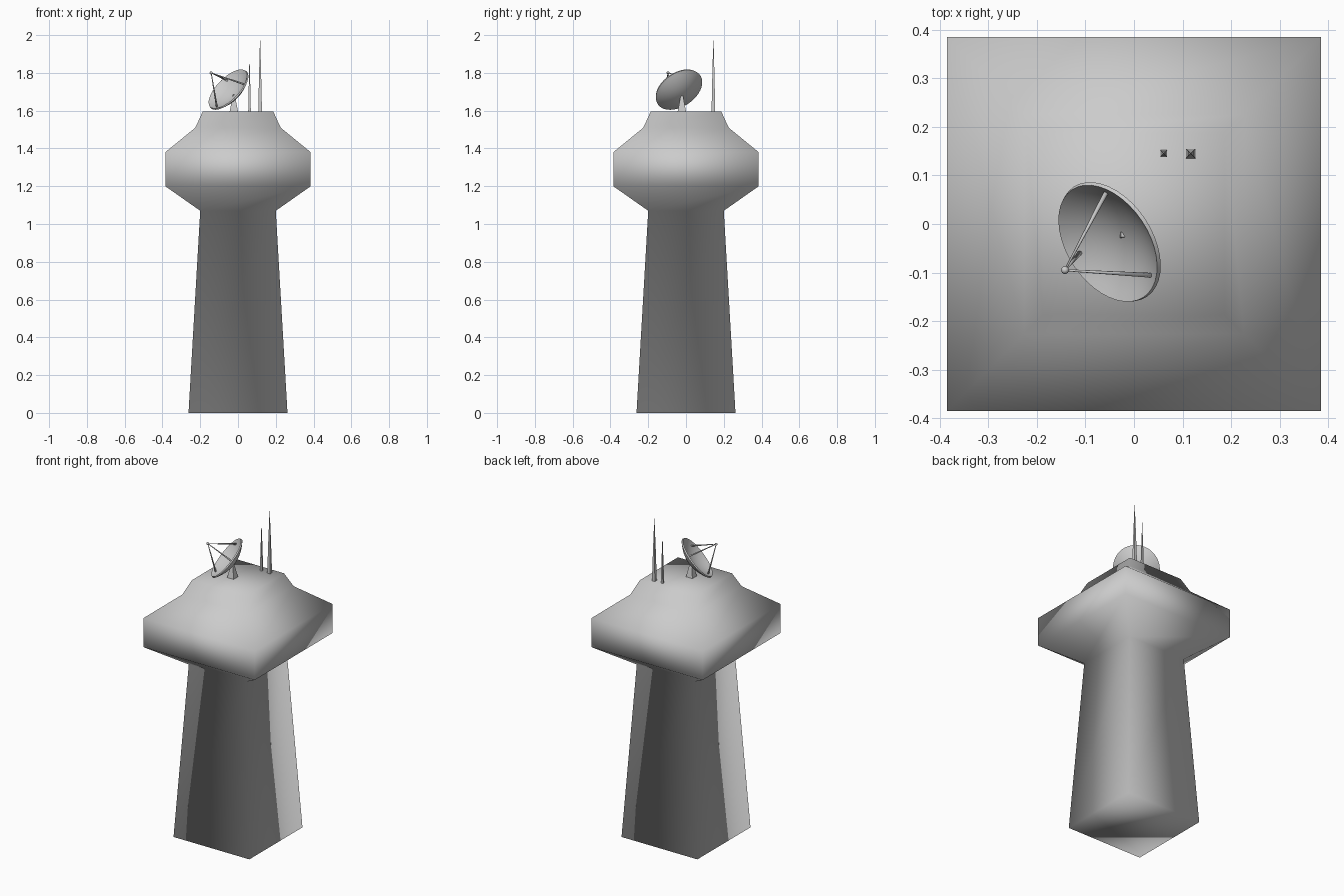
import bpy, bmesh, math
from mathutils import Vector, Matrix

if "Cube" in bpy.data.objects:
    bpy.data.objects.remove(bpy.data.objects["Cube"])


def lathe(name, profile, sides, closed=False, phase=0.0, smooth=True, matrix=None):
    """Revolve (radius, height) points around z; cap the ends or close the loop."""
    bm = bmesh.new()
    rings = []
    for r, z in profile:
        if r < 1e-6:
            rings.append([bm.verts.new((0, 0, z))] * sides)
        else:
            rings.append([bm.verts.new((r * math.cos(phase + math.tau * i / sides),
                                        r * math.sin(phase + math.tau * i / sides), z))
                          for i in range(sides)])
    pairs = list(zip(rings, rings[1:]))
    for a, b in pairs:
        for i in range(sides):
            j = (i + 1) % sides
            quad = list(dict.fromkeys((a[i], a[j], b[j], b[i])))
            if len(quad) > 2:
                bm.faces.new(quad)
    for ring in (rings[0], rings[-1]):
        if not closed and ring[0] is not ring[1]:
            bm.faces.new(ring)
    bmesh.ops.recalc_face_normals(bm, faces=bm.faces)
    if matrix:
        bm.transform(matrix)
    me = bpy.data.meshes.new(name)
    bm.to_mesh(me)
    bm.free()
    me.polygons.foreach_set("use_smooth", [smooth] * len(me.polygons))
    ob = bpy.data.objects.new(name, me)
    bpy.context.collection.objects.link(ob)
    return ob


def square(name, profile, x=0, y=0, smooth=False):
    """Square tower section given as (half width, height) points."""
    pts = [(h * math.sqrt(2), z) for h, z in profile]
    return lathe(name, pts, 4, phase=math.pi / 4, smooth=smooth,
                 matrix=Matrix.Translation((x, y, 0)))


def rod(name, a, b, r1, r2):
    d = b - a
    m = Matrix.Translation(a) @ d.to_track_quat('Z', 'Y').to_matrix().to_4x4()
    return lathe(name, [(r1, 0), (r2, d.length)], 8, matrix=m)


# Shaft and flared head
square("tower_body", [(0.262, 0), (0.2, 1.07), (0.385, 1.2), (0.385, 1.38),
                      (0.226, 1.51), (0.187, 1.595)], smooth=True)

# Roof masts
for name, x, half, top in (("short_mast", 0.061, 0.007, 1.895), ("tall_mast", 0.117, 0.010, 2.0)):
    square(name, [(half, 1.59), (half * 0.55, 1.59 + (top - 1.59) * 0.5), (0.0, top)], x, 0.145)

# Dish pedestal
square("dish_stand", [(0.023, 1.59), (0.005, 1.685)], -0.022, -0.022)

# Dish: parabolic shell with a thick lip, tilted to the front left
centre = Vector((-0.054, -0.04, 1.715))
axis = Vector((-0.645, -0.43, 0.632)).normalized()
R, D, T = 0.133, 0.048, 0.008
inner = [(R * t, D * (t * t - 1)) for t in (i / 8 for i in range(9))]
outer = [((R + 0.003) * t, D * (t * t - 1) - T) for t in (i / 8 for i in range(9))]
frame = Matrix.Translation(centre) @ axis.to_track_quat('Z', 'Y').to_matrix().to_4x4()
dish = lathe("dish", inner + outer[::-1], 40, closed=True, matrix=frame)
bpy.ops.object.select_all(action='DESELECT')
dish.select_set(True)
bpy.context.view_layer.objects.active = dish
bpy.ops.object.shade_smooth_by_angle(angle=math.radians(40))

# Receiver ball and its three struts
feed = Vector((-0.142, -0.095, 1.80))
ball = [(0.008 * math.sin(math.pi * i / 8), -0.008 * math.cos(math.pi * i / 8)) for i in range(9)]
lathe("receiver", ball, 16, matrix=Matrix.Translation(feed))
u = Vector((-0.013, 0.091, 0.051))
u = (u - axis * u.dot(axis)).normalized()
for i in range(3):
    side = Matrix.Rotation(math.tau * i / 3, 3, axis) @ u
    foot = centre + side * 0.112 - axis * D * (1 - (0.112 / R) ** 2)
    rod(f"receiver_strut_{i + 1}", foot, feed, 0.005, 0.002)
